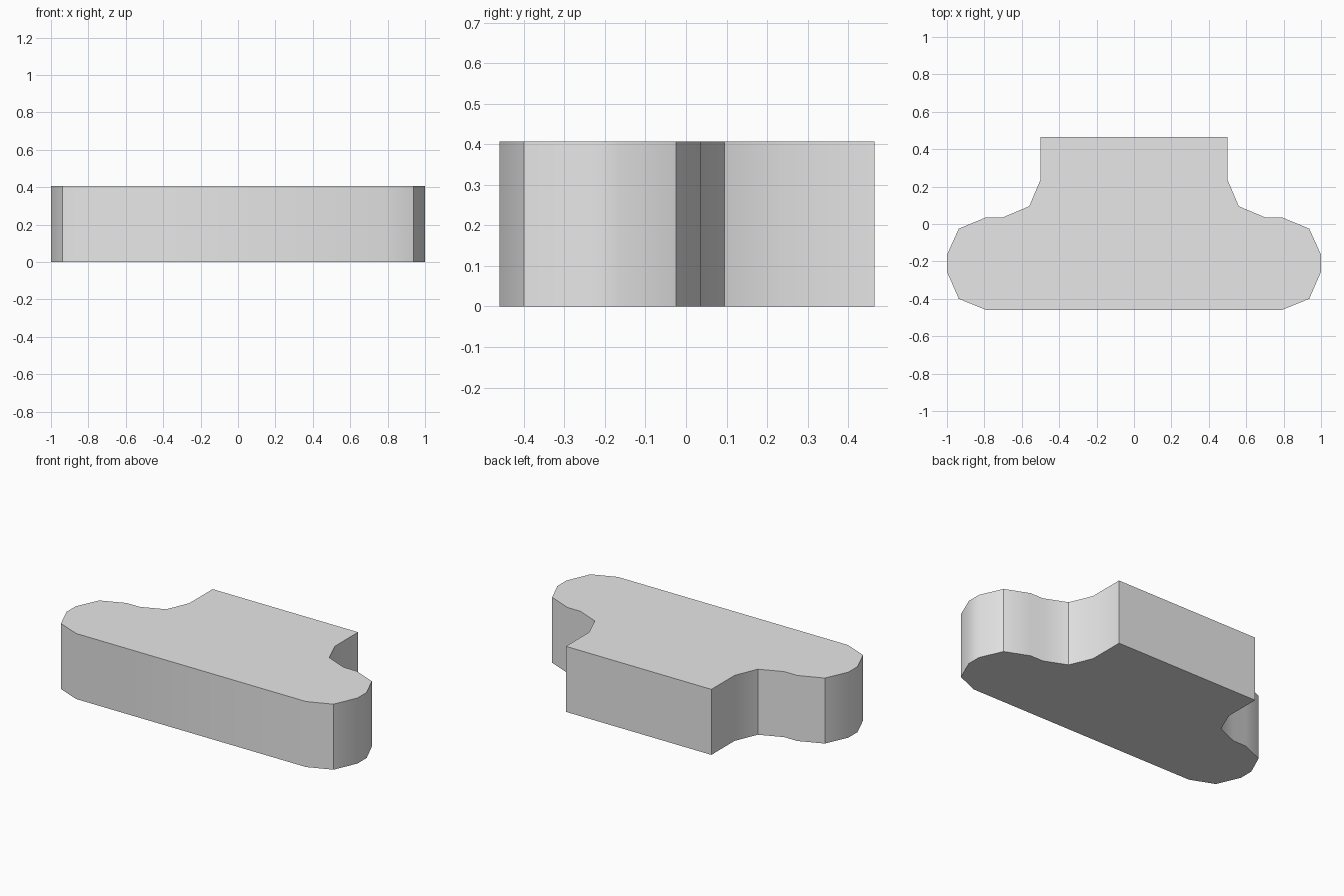
import bpy
import bmesh
import math

if "Cube" in bpy.data.objects:
    bpy.data.objects.remove(bpy.data.objects["Cube"])

# Right half of the outline, from the back edge round to the front edge
HALF = [(0.5, 0.465), (0.5, 0.237), (0.56, 0.095), (0.70, 0.036), (0.79, 0.036),
        (0.937, -0.025), (1.0, -0.165), (1.0, -0.255), (0.937, -0.40), (0.79, -0.46)]
HEIGHT = 0.407

grey = bpy.data.materials.new("plain grey")
grey.diffuse_color = (0.8, 0.8, 0.8, 1.0)
grey.use_nodes = True
grey.node_tree.nodes["Principled BSDF"].inputs["Base Color"].default_value = grey.diffuse_color

# Solid block: mirrored outline extruded upward
outline = HALF + [(-x, y) for x, y in reversed(HALF)]
bm = bmesh.new()
base = bm.faces.new([bm.verts.new((x, y, 0)) for x, y in outline])
top = bmesh.ops.extrude_face_region(bm, geom=[base], use_keep_orig=True)
bmesh.ops.translate(bm, vec=(0, 0, HEIGHT),
                    verts=[g for g in top["geom"] if isinstance(g, bmesh.types.BMVert)])
bmesh.ops.recalc_face_normals(bm, faces=bm.faces)
mesh = bpy.data.meshes.new("stepped_block")
bm.to_mesh(mesh)
bm.free()
mesh.materials.append(grey)

block = bpy.data.objects.new("stepped_block", mesh)
bpy.context.collection.objects.link(block)
bpy.context.view_layer.objects.active = block
block.select_set(True)
bpy.ops.object.shade_smooth_by_angle(angle=math.radians(30))
